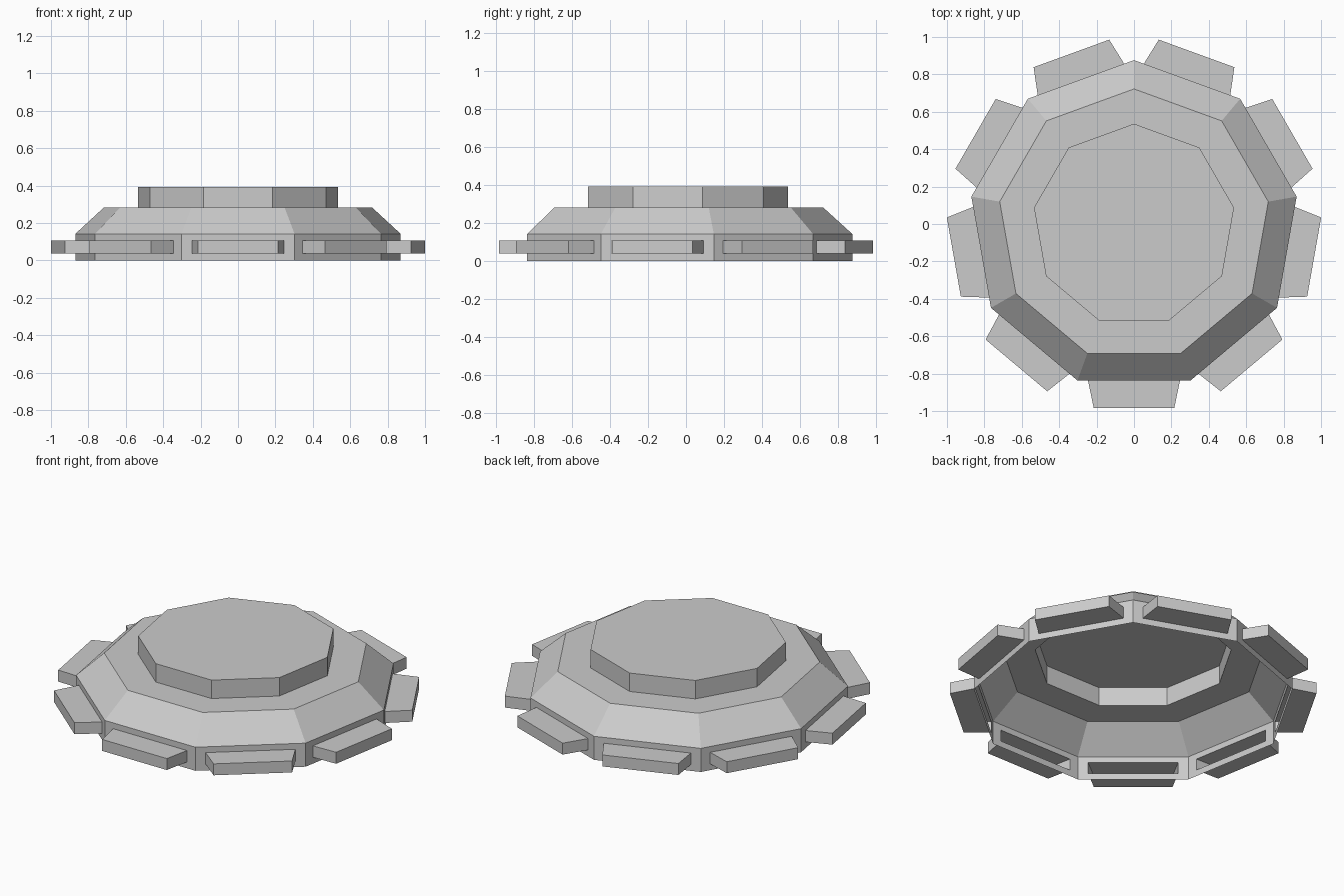
import bpy, bmesh
from math import radians, cos, sin, pi
from mathutils import Vector, Matrix

if "Cube" in bpy.data.objects:
    bpy.data.objects.remove(bpy.data.objects["Cube"])

SIDES = 9
STEP = 2 * pi / SIDES
Y_OFF = -0.007            # centres the bounding box on y
R_BASE, WALL_TOP = 0.883, 0.142
APOTHEM = R_BASE * cos(STEP / 2)
HALF = R_BASE * sin(STEP / 2)
SLOT_HALF, SLOT_LO, SLOT_HI = 0.246, 0.038, 0.107


def ring(bm, radius, z):
    return [bm.verts.new((radius * cos(pi / 2 + i * STEP),
                          radius * sin(pi / 2 + i * STEP), z)) for i in range(SIDES)]


def bridge(bm, a, b):
    n = len(a)
    for i in range(n):
        j = (i + 1) % n
        bm.faces.new((a[i], a[j], b[j], b[i]))


def rect(bm, half, dist, lo, hi, turn):
    # Upright rectangle facing outwards at the given distance and angle
    rot = Matrix.Rotation(turn, 4, 'Z')
    pts = [(-half, -dist, lo), (half, -dist, lo), (half, -dist, hi), (-half, -dist, hi)]
    return [bm.verts.new(rot @ Vector(p)) for p in pts]


def finish(bm, name):
    bmesh.ops.remove_doubles(bm, verts=bm.verts, dist=0.0005)
    mesh = bpy.data.meshes.new(name)
    bm.to_mesh(mesh)
    bm.free()
    obj = bpy.data.objects.new(name, mesh)
    obj.location.y = Y_OFF
    bpy.context.collection.objects.link(obj)
    return obj


# Open-bottomed shell: sloped shoulder, flat ledge, raised cap
bm = bmesh.new()
profile = [(R_BASE, WALL_TOP), (0.729, 0.282), (0.543, 0.282), (0.543, 0.393)]
rings = [ring(bm, r, z) for r, z in profile]
for a, b in zip(rings, rings[1:]):
    bridge(bm, a, b)
bm.faces.new(rings[-1])

# Lower walls, each framed around a slot
for i in range(SIDES):
    outer = rect(bm, HALF, APOTHEM, 0, WALL_TOP, i * STEP)
    inner = rect(bm, SLOT_HALF, APOTHEM, SLOT_LO, SLOT_HI, i * STEP)
    bridge(bm, outer, inner)
finish(bm, "shell")

# Hollow tabs pushed out of the slots, tapering slightly
for i in range(SIDES):
    bm = bmesh.new()
    root = rect(bm, SLOT_HALF, APOTHEM, SLOT_LO, SLOT_HI, i * STEP)
    tip = rect(bm, 0.215, 0.978, SLOT_LO, SLOT_HI, i * STEP)
    bridge(bm, root, tip)
    bm.faces.new(tip)
    finish(bm, f"tab_{i + 1}")
